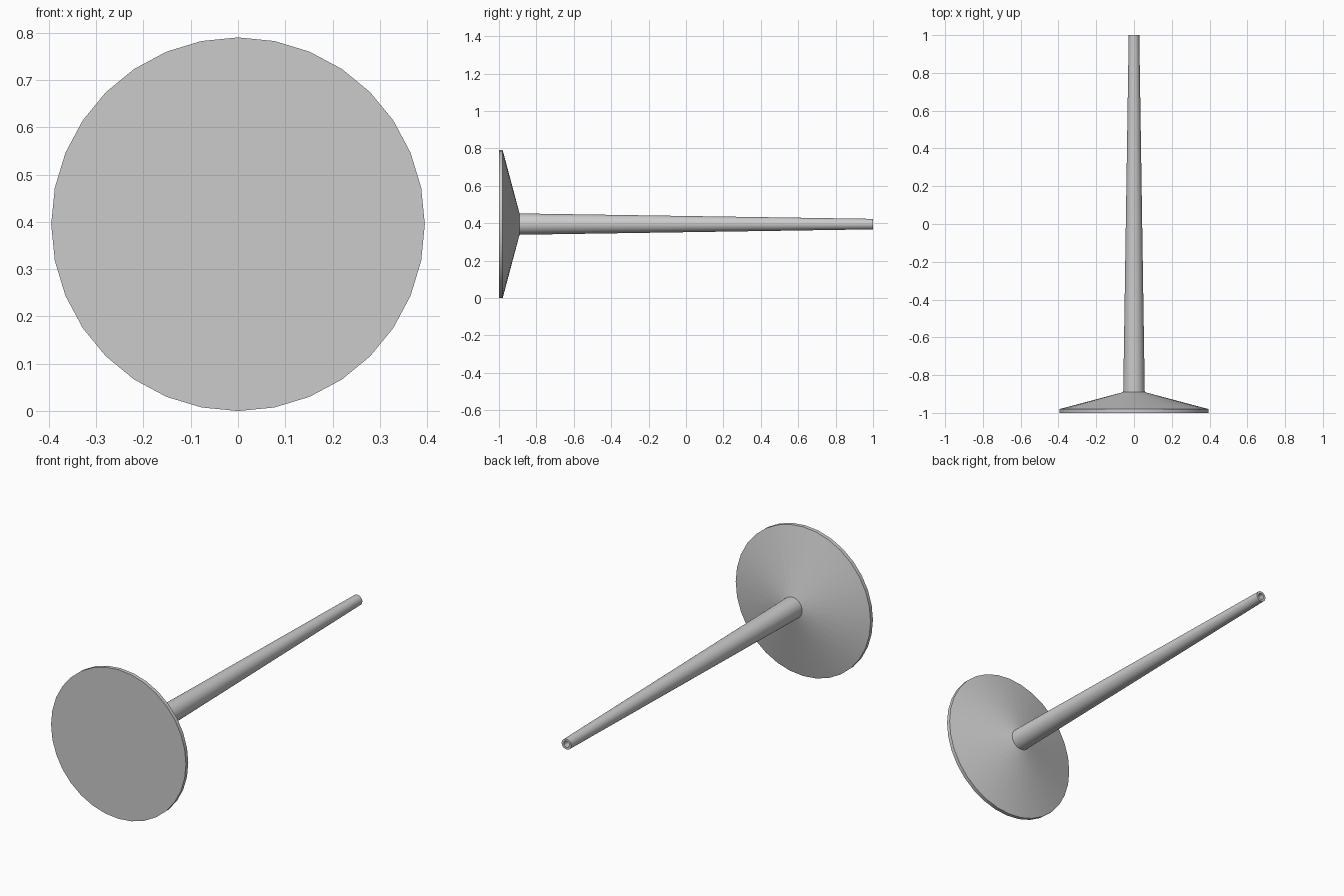
import bpy, bmesh
from math import radians
from mathutils import Vector, Matrix

cube = bpy.data.objects.get("Cube")
if cube:
    bpy.data.objects.remove(cube, do_unlink=True)

SIDES = 32
AXIS_Z = 0.395

grey = bpy.data.materials.new("plain grey")
grey.use_nodes = True
colour = (0.6, 0.6, 0.6, 1)
grey.diffuse_color = colour
bsdf = next(n for n in grey.node_tree.nodes if n.type == "BSDF_PRINCIPLED")
bsdf.inputs["Base Color"].default_value = colour


def lathe(name, profile):
    """Turn a (radius, y) profile about the lengthwise axis, capping both ends."""
    bm = bmesh.new()
    rings = []
    for radius, y in profile:
        ring = []
        for i in range(SIDES):
            turn = Matrix.Rotation(radians(360 * i / SIDES), 3, "Y")
            ring.append(bm.verts.new(turn @ Vector((radius, y, 0))))
        rings.append(ring)
    for a, b in zip(rings, rings[1:]):
        for i in range(SIDES):
            j = (i + 1) % SIDES
            bm.faces.new((a[i], a[j], b[j], b[i]))
    bm.faces.new(rings[0])
    bm.faces.new(rings[-1])
    bmesh.ops.recalc_face_normals(bm, faces=bm.faces)
    mesh = bpy.data.meshes.new(name)
    bm.to_mesh(mesh)
    bm.free()
    mesh.materials.append(grey)
    obj = bpy.data.objects.new(name, mesh)
    obj.location.z = AXIS_Z
    bpy.context.collection.objects.link(obj)
    bpy.ops.object.select_all(action="DESELECT")
    obj.select_set(True)
    bpy.context.view_layer.objects.active = obj
    bpy.ops.object.shade_smooth_by_angle(angle=radians(30))
    return obj


# Flat round plate with a thin rim and a conical back, then the tapered stem
# with a hollow bore opening at its far end
lathe("flared_disc_and_hollow_stem", [
    (0.395, -1), (0.395, -0.98), (0.057, -0.89),
    (0.028, 1), (0.016, 1), (0.016, -0.88),
])
